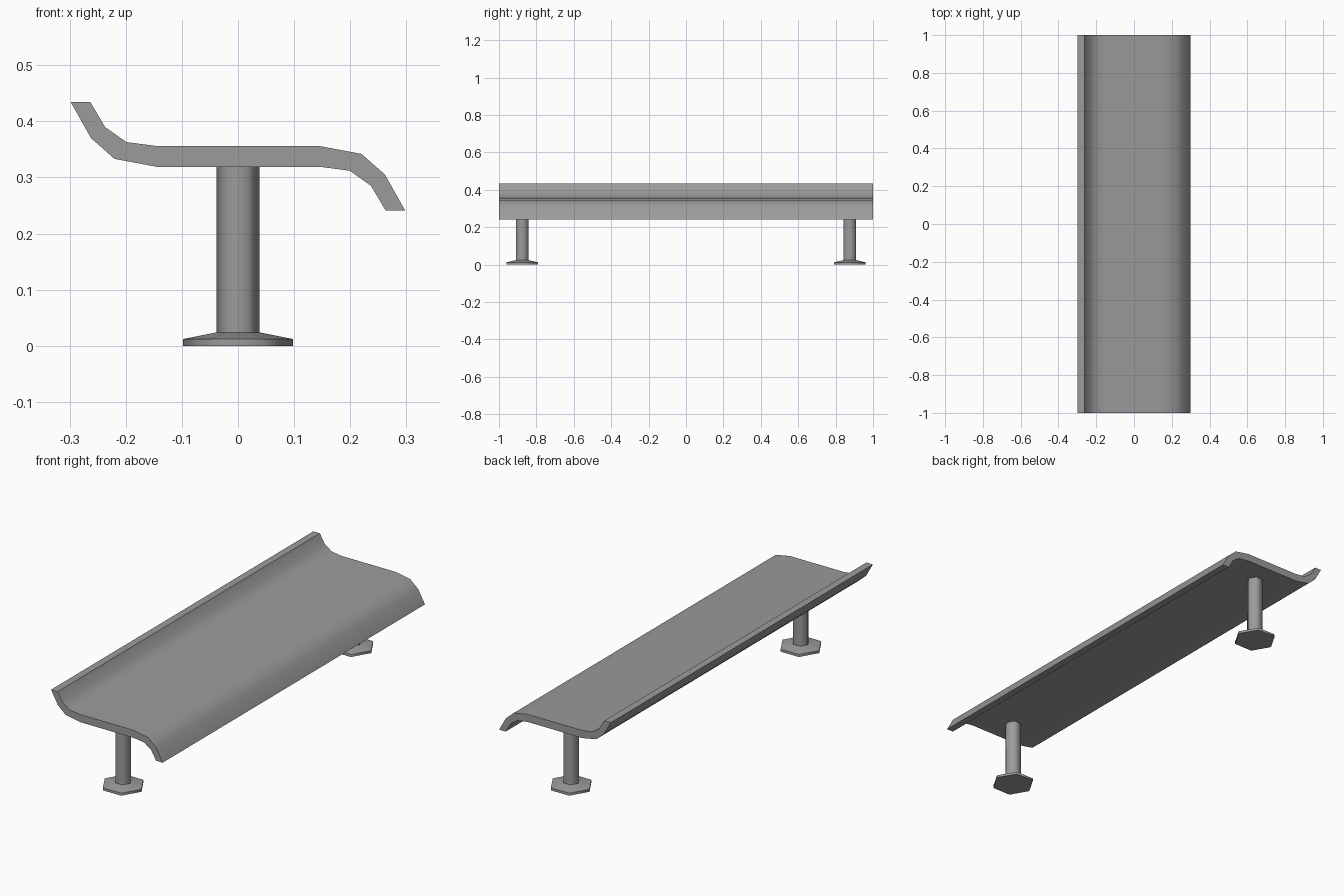
import bpy, bmesh, math
from mathutils import Vector

cube = bpy.data.objects.get("Cube")
if cube:
    bpy.data.objects.remove(cube, do_unlink=True)

grey = bpy.data.materials.new("plain grey")
grey.use_nodes = True
grey.diffuse_color = (0.33, 0.33, 0.33, 1)
grey.node_tree.nodes["Principled BSDF"].inputs["Base Color"].default_value = grey.diffuse_color


def finish(name, bm, angle):
    bmesh.ops.recalc_face_normals(bm, faces=bm.faces)
    mesh = bpy.data.meshes.new(name)
    bm.to_mesh(mesh)
    bm.free()
    mesh.materials.append(grey)
    obj = bpy.data.objects.new(name, mesh)
    bpy.context.collection.objects.link(obj)
    bpy.ops.object.select_all(action="DESELECT")
    obj.select_set(True)
    bpy.context.view_layer.objects.active = obj
    bpy.ops.object.shade_smooth_by_angle(angle=math.radians(angle))
    return obj


# Seat: S-shaped section, upper outline repeated by a half turn, extruded along y
MID_Z, HALF_LENGTH = 0.3375, 1.0
upper = [(-0.263, 0.434), (-0.237, 0.39), (-0.199, 0.363), (-0.145, 0.356),
         (0.145, 0.356), (0.22, 0.342), (0.262, 0.305), (0.298, 0.241)]
section = upper + [(-x, 2 * MID_Z - z) for x, z in upper]
bm = bmesh.new()
end = bm.faces.new([bm.verts.new((x, -HALF_LENGTH, z)) for x, z in section])
ext = bmesh.ops.extrude_face_region(bm, geom=[end], use_keep_orig=True)
bmesh.ops.translate(bm, vec=Vector((0, 2 * HALF_LENGTH, 0)),
                    verts=[v for v in ext["geom"] if isinstance(v, bmesh.types.BMVert)])
finish("seat", bm, 40)

# Legs: six-sided post on a flared six-sided foot
SIDES = 6
leg_profile = [(0.098, 0), (0.098, 0.012), (0.038, 0.024), (0.038, 0.32)]


def make_leg(name, y):
    bm = bmesh.new()
    rings = [[bm.verts.new((r * math.cos(math.tau * i / SIDES),
                            y + r * math.sin(math.tau * i / SIDES), z))
              for i in range(SIDES)] for r, z in leg_profile]
    for low, high in zip(rings, rings[1:]):
        for i in range(SIDES):
            j = (i + 1) % SIDES
            bm.faces.new((low[i], low[j], high[j], high[i]))
    bm.faces.new(rings[0])
    bm.faces.new(rings[-1])
    finish(name, bm, 65)


make_leg("front_leg", -0.876)
make_leg("back_leg", 0.876)
